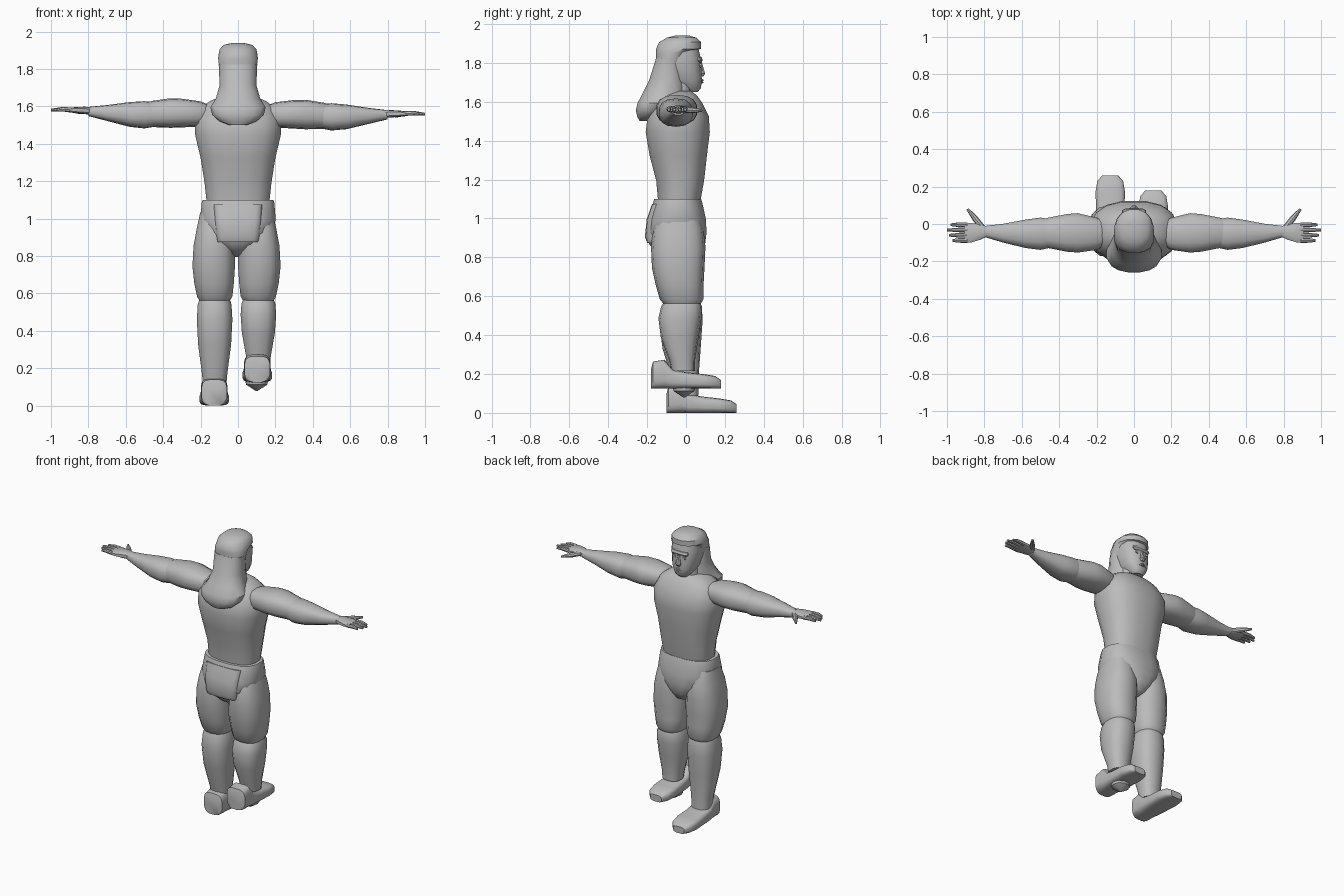
import bpy
import bmesh
from math import cos, sin, tau, radians
from mathutils import Vector

default_cube = bpy.data.objects.get("Cube")
if default_cube:
    bpy.data.objects.remove(default_cube, do_unlink=True)

grey = bpy.data.materials.new("plain grey")
grey.use_nodes = True
colour = (0.5, 0.5, 0.5, 1)
grey.diffuse_color = colour
grey.node_tree.nodes["Principled BSDF"].inputs["Base Color"].default_value = colour


def finish(name, bm):
    """Turn a bmesh into a shaded object."""
    bmesh.ops.recalc_face_normals(bm, faces=bm.faces)
    mesh = bpy.data.meshes.new(name)
    bm.to_mesh(mesh)
    bm.free()
    mesh.materials.append(grey)
    obj = bpy.data.objects.new(name, mesh)
    bpy.context.collection.objects.link(obj)
    bpy.ops.object.select_all(action="DESELECT")
    obj.select_set(True)
    bpy.context.view_layer.objects.active = obj
    bpy.ops.object.shade_smooth_by_angle(angle=radians(38))
    return obj


def skin(name, loops, place=None):
    """Bridge a list of point loops and cap both ends."""
    bm = bmesh.new()
    rows = []
    for loop in loops:
        rows.append([bm.verts.new(place(p) if place else p) for p in loop])
    count = len(rows[0])
    for low, high in zip(rows, rows[1:]):
        for i in range(count):
            j = (i + 1) % count
            bm.faces.new((low[i], low[j], high[j], high[i]))
    bm.faces.new(rows[0])
    bm.faces.new(rows[-1])
    return finish(name, bm)


def signed_power(value, power):
    return abs(value) ** power * (1 if value >= 0 else -1)


def loft(name, rings, axis="z", sides=16, square=0.8, place=None):
    """Rings are (position, low u, high u, low v, high v) along an axis."""
    loops = []
    for t, u_low, u_high, v_low, v_high in rings:
        loop = []
        for i in range(sides):
            a = tau * (i + 0.5) / sides
            u = (u_low + u_high + (u_high - u_low) * signed_power(cos(a), square)) / 2
            v = (v_low + v_high + (v_high - v_low) * signed_power(sin(a), square)) / 2
            loop.append({"x": (t, u, v), "y": (u, t, v), "z": (u, v, t)}[axis])
        loops.append(loop)
    return skin(name, loops, place)


def body(name, rings, **options):
    """Upright loft, symmetric in x: (height, half width, back, front)."""
    return loft(name, [(z, -w, w, back, front) for z, w, back, front in rings], **options)


def rod(name, points, radii, sides=8, place=None):
    """Tapered rod through points."""
    points = [Vector(p) for p in points]
    turn = (points[-1] - points[0]).to_track_quat("Z", "Y")
    loops = []
    for p, r in zip(points, radii):
        angles = [tau * i / sides for i in range(sides)]
        loops.append([p + turn @ Vector((r * cos(a), r * sin(a), 0)) for a in angles])
    return skin(name, loops, place)


# Trunk
body("torso", [
    (1.09, .17, -.145, .075), (1.2, .182, -.155, .095),
    (1.33, .203, -.19, .11), (1.45, .232, -.21, .125),
    (1.53, .235, -.2, .12), (1.6, .2, -.16, .085),
    (1.635, .15, -.13, .06), (1.66, .09, -.1, .03)])
body("pelvis", [
    (1.105, .193, -.165, .08), (1.09, .197, -.17, .085),
    (1.0, .205, -.195, .105), (.93, .18, -.205, .108),
    (.87, .12, -.19, .1), (.82, .06, -.13, .07), (.8, .025, -.08, .03)])
body("seat_panel", [
    (1.08, .13, -.175, -.1), (1.0, .125, -.203, -.1),
    (.91, .115, -.212, -.1), (.88, .11, -.2, -.1)], square=.5)
body("neck", [(1.6, .08, -.12, .03), (1.72, .07, -.1, .03)], sides=12)

# Head and hair
body("head", [
    (1.655, .035, .0, .06), (1.675, .055, -.05, .078),
    (1.72, .08, -.1, .083), (1.78, .092, -.13, .08),
    (1.83, .097, -.14, .078), (1.9, .09, -.13, .06)])
body("hair_cap", [
    (1.8, .1, -.152, -.01), (1.86, .108, -.157, .02),
    (1.878, .107, -.156, .08), (1.912, .1, -.14, .08),
    (1.935, .075, -.1, .055), (1.945, .03, -.06, .02)], square=.9)
body("long_hair", [
    (1.83, .105, -.155, -.02), (1.72, .1, -.19, .0),
    (1.65, .12, -.225, .0), (1.6, .15, -.25, -.07),
    (1.56, .14, -.26, -.1), (1.525, .1, -.25, -.15),
    (1.507, .05, -.24, -.19)], square=.9)

# Face details
body("nose", [
    (1.735, .012, .06, .09), (1.75, .02, .06, .1),
    (1.77, .013, .06, .094), (1.81, .009, .06, .082)], sides=8)
body("brow", [(1.808, .055, .05, .08), (1.82, .065, .05, .086), (1.835, .06, .05, .08)])
for side, word in ((1, "left"), (-1, "right")):
    rod(word + "_eye", [(side * .036, .06, 1.793), (side * .036, .08, 1.793)], (.014, .01))
for label, height in (("upper_lip", 1.716), ("lower_lip", 1.705)):
    loft(label, [(-.028, .065, .078, height - .003, height + .003),
                 (0, .065, .09, height - .006, height + .006),
                 (.028, .065, .078, height - .003, height + .003)], axis="x", sides=8)


# Arms and hands, with a slight tilt across the body
def arm(side, word):
    def place(p):
        return (side * p[0], p[1], p[2] - side * .011 * p[0])

    loft(word + "_upper_arm", [
        (.15, -.11, .02, 1.52, 1.61), (.2, -.14, .035, 1.495, 1.63),
        (.3, -.155, .06, 1.49, 1.643), (.36, -.15, .055, 1.487, 1.645),
        (.46, -.13, .035, 1.49, 1.63), (.52, -.11, .02, 1.51, 1.61)],
        axis="x", sides=14, place=place)
    loft(word + "_forearm", [
        (.43, -.125, .025, 1.495, 1.62), (.5, -.14, .036, 1.482, 1.628),
        (.58, -.13, .025, 1.49, 1.622), (.7, -.1, .002, 1.52, 1.605),
        (.8, -.07, -.01, 1.545, 1.594)],
        axis="x", sides=14, place=place)
    loft(word + "_palm", [
        (.78, -.065, -.015, 1.553, 1.591), (.82, -.085, .0, 1.555, 1.595),
        (.87, -.1, .008, 1.56, 1.592), (.905, -.1, .006, 1.564, 1.588)],
        axis="x", sides=10, square=.6, place=place)
    for i, tip in enumerate((.97, .99, 1.0, .98)):
        y = -.088 + .028 * i
        rod(f"{word}_finger_{i + 1}",
            [(.89, y, 1.577), (.94, y, 1.58), (tip, y, 1.575)],
            (.013, .012, .007), place=place)
    rod(word + "_thumb", [(.81, -.02, 1.575), (.85, .03, 1.572), (.89, .08, 1.57)],
        (.016, .016, .007), place=place)


# Legs and shoes; one foot is raised and further back
def leg(side, word, lift, shoe_back, forward):
    def place_leg(p):
        return (side * p[0] - .008, p[1], p[2])

    def place_shoe(p):
        return (side * (p[0] + .115) - .012, p[1] - shoe_back, p[2] + lift)

    loft(word + "_thigh", [
        (1.04, .05, .195, -.13, .06), (.95, .015, .215, -.17, .09),
        (.86, .008, .232, -.18, .1), (.75, .006, .238, -.175, .095),
        (.66, .012, .228, -.155, .09), (.59, .02, .213, -.135, .09),
        (.565, .035, .2, -.115, .075)], sides=14, place=place_leg)

    # Shin sections run from knee to ankle by fraction
    ankle = lift + .09
    shin = []
    for t, half, back, front in (
            (-.03, .08, -.11, .07), (.05, .092, -.128, .082), (.22, .097, -.142, .08),
            (.5, .09, -.13, .065), (.85, .068, -.085, .046), (1, .063, -.075, .045)):
        z = .57 + (ankle - .57) * t
        shift = forward * t
        shin.append((z, .117 - half, .117 + half, back + shift, front + shift))
    loft(word + "_lower_leg", shin, sides=14, place=place_leg)

    profile = [(-.1, .05, .1), (-.09, .068, .14), (-.03, .072, .15), (.01, .073, .1),
               (.08, .076, .085), (.17, .08, .075), (.23, .07, .065), (.26, .042, .045)]
    loft(word + "_shoe", [(y, -w, w, 0, top) for y, w, top in profile],
         axis="y", sides=16, square=.55, place=place_shoe)


arm(1, "left")
arm(-1, "right")
leg(1, "left", .13, .08, 0)
leg(-1, "right", .005, 0, .02)

# Peg under the raised shoe
rod("shoe_peg", [(.1, -.01, .135), (.1, -.01, .118), (.1, -.01, .085)],
    (.06, .057, .006), sides=10)

# Rest the soles on the ground
lowest = min(v.co.z for o in bpy.data.objects if o.name.endswith("_shoe") for v in o.data.vertices)
for obj in bpy.data.objects:
    if obj.type == "MESH":
        obj.location.z -= lowest
